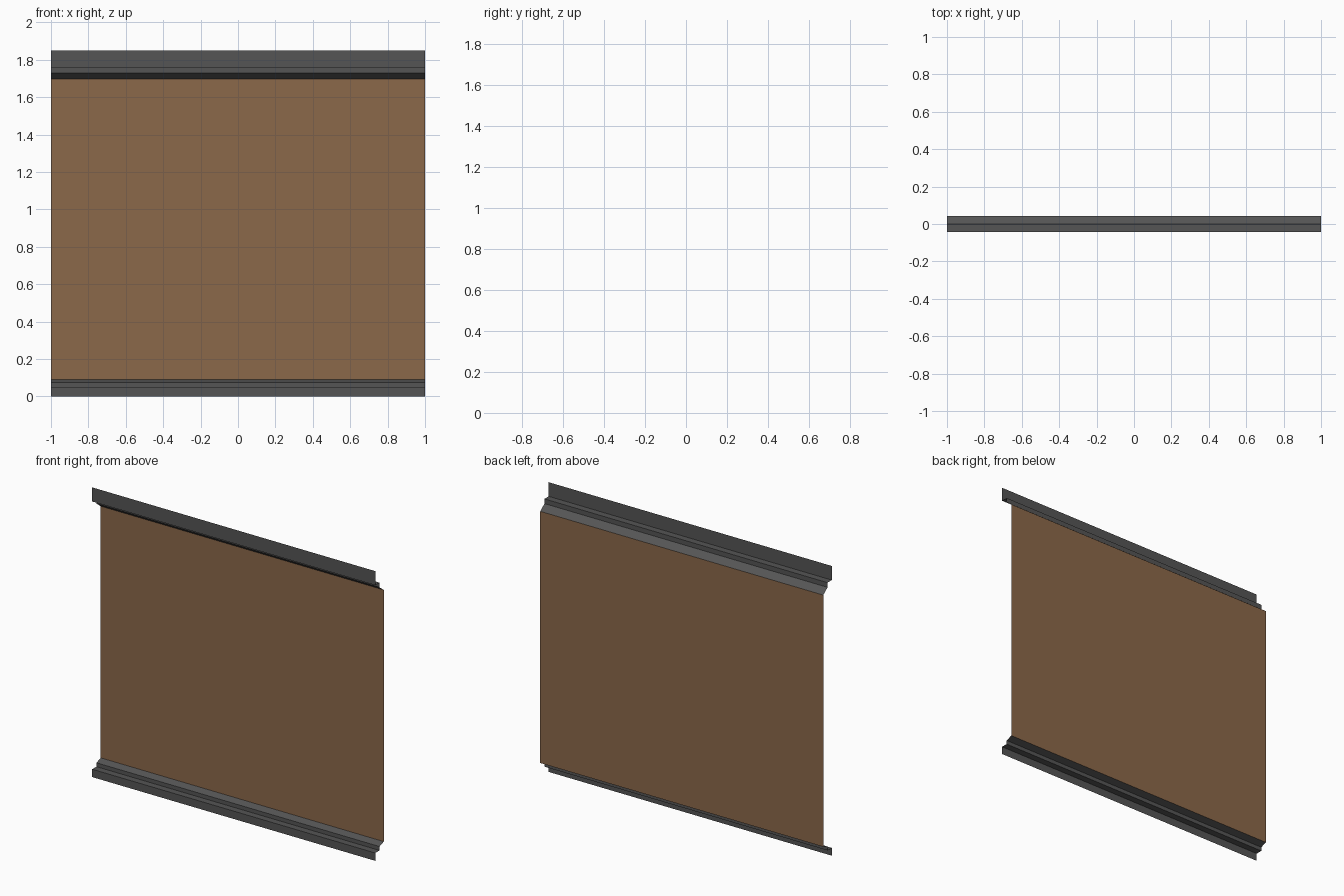
import bpy, bmesh

if "Cube" in bpy.data.objects:
    bpy.data.objects.remove(bpy.data.objects["Cube"])

def material(name, rgb):
    m = bpy.data.materials.new(name)
    m.diffuse_color = (*rgb, 1.0)
    m.use_nodes = True
    m.node_tree.nodes["Principled BSDF"].inputs["Base Color"].default_value = m.diffuse_color
    return m

grey = material("dark grey trim", (0.091, 0.091, 0.091))
brown = material("brown wall", (0.258, 0.138, 0.0685))

def extrude_profile(name, profile, mat, half_length=1.0):
    """Sweep an open (y, z) profile along x into a thin sheet facing the front."""
    bm = bmesh.new()
    rows = [[bm.verts.new((x, y, z)) for x in (-half_length, half_length)]
            for y, z in profile]
    for low, high in zip(rows, rows[1:]):
        bm.faces.new((low[0], low[1], high[1], high[0]))
    mesh = bpy.data.meshes.new(name)
    bm.to_mesh(mesh)
    bm.free()
    mesh.materials.append(mat)
    obj = bpy.data.objects.new(name, mesh)
    bpy.context.collection.objects.link(obj)
    return obj

F, M, B = -0.043, 0.0, 0.043  # front, middle and back planes

# stepped skirting with a sloped top
extrude_profile("skirting", [(F, 0), (F, 0.05), (M, 0.05), (M, 0.075), (B, 0.09)], grey)
# flat wall sheet
extrude_profile("wall_panel", [(B, 0.09), (B, 1.697)], brown)
# stepped cornice, projecting forward
extrude_profile("cornice", [(B, 1.697), (M, 1.73), (M, 1.76), (F, 1.76), (F, 1.85)], grey)
